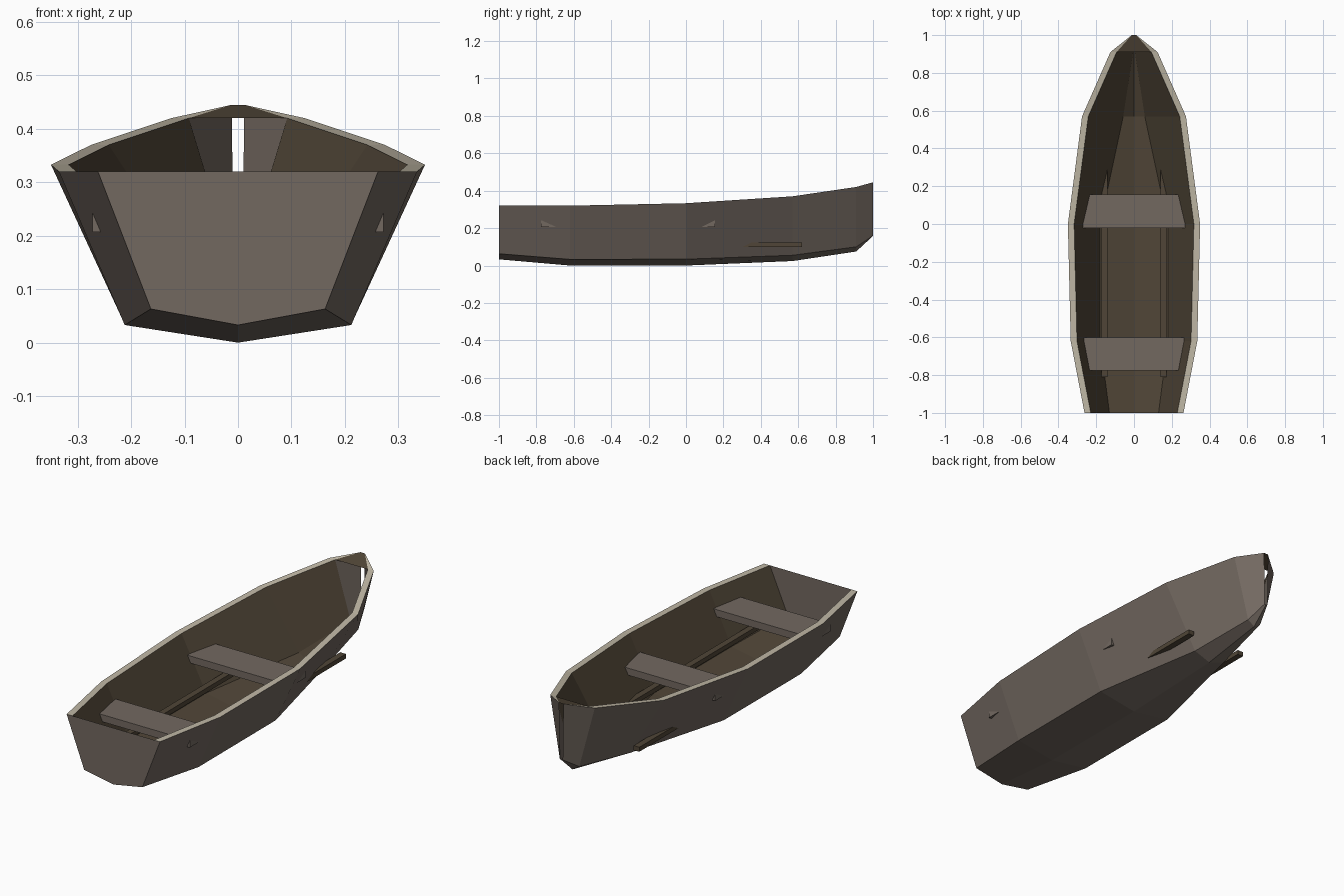
import bpy, bmesh
from mathutils import Vector

cube = bpy.data.objects.get("Cube")
if cube:
    bpy.data.objects.remove(cube, do_unlink=True)


def material(name, rgb):
    mat = bpy.data.materials.new(name)
    mat.use_nodes = True
    mat.diffuse_color = (*rgb, 1)
    mat.node_tree.nodes["Principled BSDF"].inputs["Base Color"].default_value = (*rgb, 1)
    return mat


hull_wood = material("weathered wood", (0.17, 0.14, 0.118))
inner_wood = material("dark inner wood", (0.08, 0.06, 0.038))
rim_paint = material("cream rim", (0.53, 0.48, 0.38))


def mirrored_panels(name, panels, mats, indices=None):
    """Build left-hand panels and mirror them across the centre line."""
    bm = bmesh.new()
    for i, panel in enumerate(panels):
        corners = []
        for p in panel:
            if p not in corners:
                corners.append(p)
        face = bm.faces.new([bm.verts.new(p) for p in corners])
        face.material_index = indices[i] if indices else 0
    bmesh.ops.remove_doubles(bm, verts=bm.verts, dist=0.0001)
    return finish(name, bm, mats)


def finish(name, bm, mats):
    mesh = bpy.data.meshes.new(name)
    bm.to_mesh(mesh)
    bm.free()
    for mat in mats:
        mesh.materials.append(mat)
    obj = bpy.data.objects.new(name, mesh)
    bpy.context.scene.collection.objects.link(obj)
    mirror = obj.modifiers.new("Mirror", "MIRROR")
    mirror.merge_threshold = 0.0005
    return obj


def box(name, low, high, mat, mirror=False):
    bm = bmesh.new()
    bmesh.ops.create_cube(bm, size=1)
    low, high = Vector(low), Vector(high)
    for v in bm.verts:
        v.co = (low + high) / 2 + v.co * (high - low)
    obj = finish(name, bm, [mat])
    if not mirror:
        obj.modifiers.clear()
    return obj


# Hull stations from stern to stem: y, sheer x, sheer z, chine x, chine z, keel z
stations = [
    (-1.0, 0.262, 0.32, 0.163, 0.063, 0.033),
    (-0.62, 0.335, 0.32, 0.212, 0.033, 0),
    (0.0, 0.35, 0.333, 0.212, 0.034, 0),
    (0.57, 0.275, 0.37, 0.09, 0.055, 0.024),
    (0.91, 0.125, 0.42, 0.038, 0.1, 0.075),
    (1.0, 0.012, 0.445, 0.008, 0.16, 0.158),
]
WALL = 0.033
outer = [[Vector((sx, y, sz)), Vector((cx, y, cz)), Vector((0, y, kz))]
         for y, sx, sz, cx, cz, kz in stations]
inner = [[s - Vector((WALL, 0, 0)), c + Vector((-WALL, 0, WALL)), k + Vector((0, 0, WALL))]
         for s, c, k in outer]
inner[-1] = outer[-1]

# Outer planking, sides and bottom
spans = range(len(stations) - 1)
mirrored_panels("hull_planking",
                [(outer[i][j], outer[i][j + 1], outer[i + 1][j + 1], outer[i + 1][j])
                 for i in spans for j in range(2)], [hull_wood])

# Inner lining, with the short stem panels left in hull colour
mirrored_panels("hull_lining",
                [(inner[i][j], inner[i + 1][j], inner[i + 1][j + 1], inner[i][j + 1])
                 for i in spans for j in range(2)], [inner_wood, hull_wood],
                [int(i == spans[-1]) for i in spans for j in range(2)])

# Rim along the sheer
mirrored_panels("gunwale",
                [(outer[i][0], outer[i + 1][0], inner[i + 1][0], inner[i][0])
                 for i in spans], [rim_paint])

# Flat stern board
s, c, k = outer[0]
mirrored_panels("transom", [(s, Vector((0, s.y, s.z)), k, c)], [hull_wood])

# Small deck bridging the open slot at the stem
a, b = inner[-2][0], outer[-1][0]
mirrored_panels("bow_deck", [(Vector((0, a.y, a.z)), a, b, Vector((0, b.y, b.z)))], [inner_wood])

# Benches, running through the sides
for name, y in (("middle_seat", -0.02), ("stern_seat", -0.775)):
    box(name, (-0.272, y, 0.207), (0.272, y + 0.175, 0.243), hull_wood)

# Pair of floor rails, running out through the bow sides
box("floor_rails", (0.14, -0.81, 0.1), (0.172, 0.62, 0.123), inner_wood, mirror=True)
